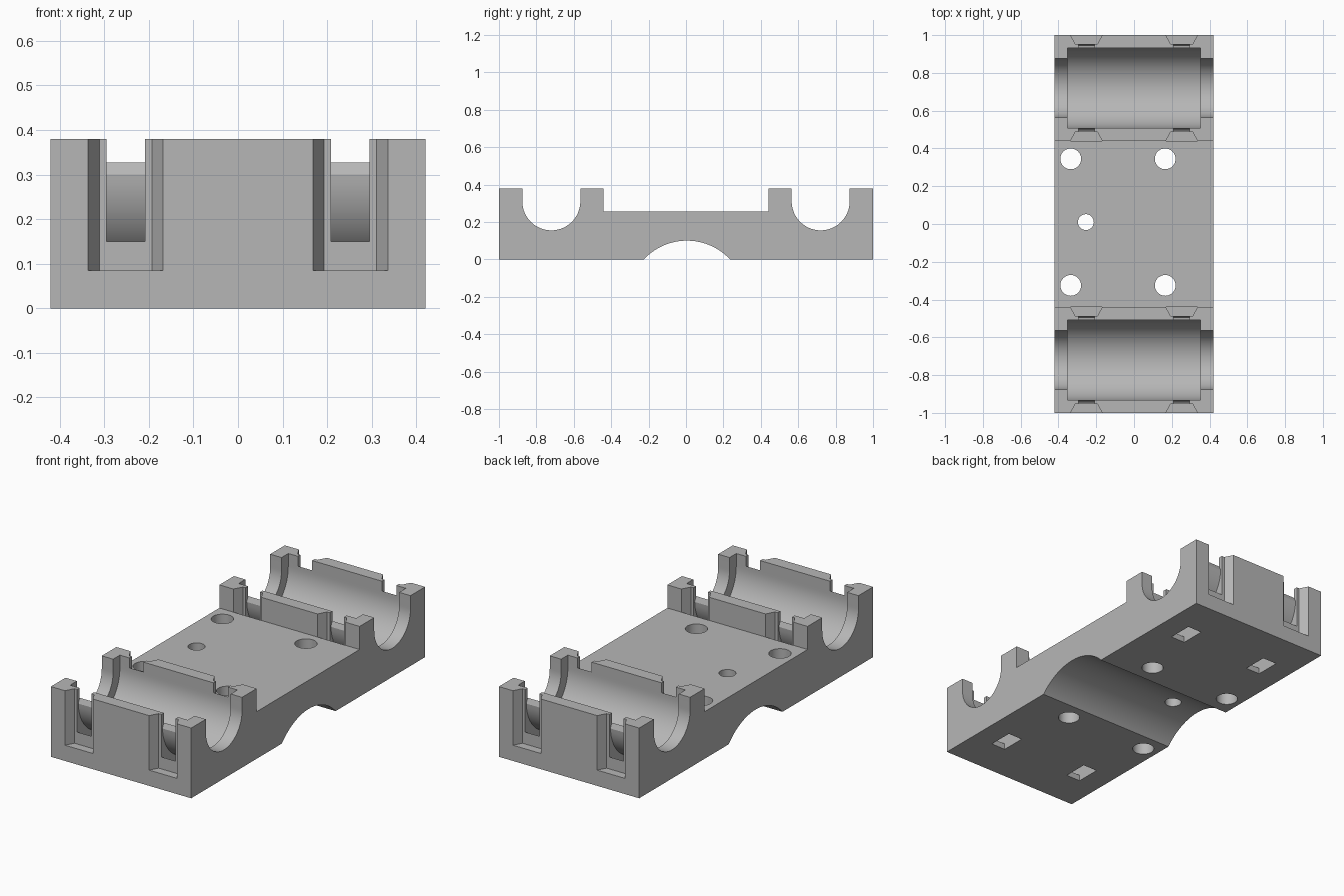
import bpy, bmesh
from math import sin, cos, pi, asin
from mathutils import Vector

if "Cube" in bpy.data.objects:
    bpy.data.objects.remove(bpy.data.objects["Cube"])

HALF_X, HALF_Y, TOP, PLATE = 0.42, 1.0, 0.38, 0.255
BEAR_Y, BEAR_Z = 0.72, 0.31     # bearing axis
TIE_X = 0.252                   # cable tie slot position
OVER = 0.5                      # cutters reach above the body

grey = bpy.data.materials.new("plain grey")
grey.use_nodes = True
colour = (0.47, 0.47, 0.47, 1)
grey.diffuse_color = colour
grey.node_tree.nodes["Principled BSDF"].inputs["Base Color"].default_value = colour


def prism(name, points, offset):
    """Extrude a closed outline of 3D points along an offset."""
    bm = bmesh.new()
    face = bm.faces.new([bm.verts.new(p) for p in points])
    moved = bmesh.ops.extrude_face_region(bm, geom=[face])["geom"]
    bmesh.ops.translate(bm, vec=Vector(offset),
                        verts=[v for v in moved if isinstance(v, bmesh.types.BMVert)])
    bmesh.ops.recalc_face_normals(bm, faces=bm.faces)
    mesh = bpy.data.meshes.new(name)
    bm.to_mesh(mesh)
    bm.free()
    obj = bpy.data.objects.new(name, mesh)
    bpy.context.collection.objects.link(obj)
    return obj


def along_x(name, outline, x0, x1):
    return prism(name, [(x0, y, z) for y, z in outline], (x1 - x0, 0, 0))


def along_z(name, outline, z0, z1):
    return prism(name, [(x, y, z0) for x, y in outline], (0, 0, z1 - z0))


def arc(cy, cz, r, a0, a1, n=40):
    steps = [a0 + (a1 - a0) * i / n for i in range(n + 1)]
    return [(cy + r * cos(a), cz + r * sin(a)) for a in steps]


def trough(cy, r, top):
    """U outline: half circle below, straight walls above."""
    return [(cy - r, top)] + arc(cy, BEAR_Z, r, pi, 2 * pi) + [(cy + r, top)]


def cut(body, cutter):
    mod = body.modifiers.new("cut", "BOOLEAN")
    mod.operation, mod.solver, mod.object = "DIFFERENCE", "EXACT", cutter
    graph = bpy.context.evaluated_depsgraph_get()
    mesh = bpy.data.meshes.new_from_object(body.evaluated_get(graph))
    body.modifiers.clear()
    body.data = mesh
    bpy.data.objects.remove(cutter)


# Body side profile: two end bores, a low middle plate and an arch below
arch_r, arch_z, arch_y = 0.3145, -0.2145, 0.005
tilt = asin(-arch_z / arch_r)
profile = [(-HALF_Y, 0), (-HALF_Y, TOP)]
profile += trough(-BEAR_Y, 0.155, TOP)
profile += [(-0.44, TOP), (-0.44, PLATE), (0.44, PLATE), (0.44, TOP)]
profile += trough(BEAR_Y, 0.155, TOP)
profile += [(HALF_Y, TOP), (HALF_Y, 0)]
profile += arc(arch_y, arch_z, arch_r, tilt, pi - tilt)
body = along_x("bearing_carriage", profile, -HALF_X, HALF_X)

for end in (-1, 1):
    cy = end * BEAR_Y
    # Bearing pocket
    cut(body, along_x("pocket", trough(cy, 0.2125, OVER), -0.352, 0.352))
    for side in (-1, 1):
        cx = side * TIE_X
        # Tie channel, leaving a thin shell under the bearing
        inner, outer = 0.2245, 0.281
        tie = [(cy - outer, OVER)] + arc(cy, 0.305, outer, pi, 2 * pi)
        tie += [(cy + outer, OVER), (cy + 0.2, OVER), (cy + 0.2, 0.355), (cy + inner, 0.3)]
        tie += arc(cy, BEAR_Z, inner, 2 * pi - 0.06, pi + 0.06)
        tie += [(cy - inner, 0.3), (cy - 0.2, 0.355), (cy - 0.2, OVER)]
        cut(body, along_x("tie_channel", tie, cx - 0.043, cx + 0.043))
        # Opening from the channel to the underside
        hole = [(cy - 0.068, -0.1), (cy + 0.068, -0.1), (cy + 0.068, 0.045), (cy - 0.068, 0.045)]
        cut(body, along_x("bottom_slot", hole, cx - 0.043, cx + 0.043))
        # Flared notches on both walls
        for wall in (-1, 1):
            back, face = cy + wall * 0.234, cy + wall * 0.28
            notch = [(cx - 0.059, back), (cx + 0.059, back), (cx + 0.084, face),
                     (cx + 0.084, face + wall * 0.003), (cx - 0.084, face + wall * 0.003),
                     (cx - 0.084, face)]
            # Inner notches stop at the plate edge
            if wall != end:
                notch = notch[:3] + [(cx - 0.084, face)]
            cut(body, along_z("notch", notch, 0.085, OVER))

# Screw holes and the small centre hole
holes = [(x, y, 0.055) for x in (-0.335, 0.165) for y in (-0.325, 0.345)]
for x, y, r in holes + [(-0.255, 0.01, 0.042)]:
    cut(body, along_z("screw_hole", arc(x, y, r, 0, 2 * pi)[:-1], -0.1, OVER))

body.data.materials.clear()
body.data.materials.append(grey)
bpy.ops.object.select_all(action="DESELECT")
body.select_set(True)
bpy.context.view_layer.objects.active = body
bpy.ops.object.shade_smooth_by_angle(angle=0.5)
